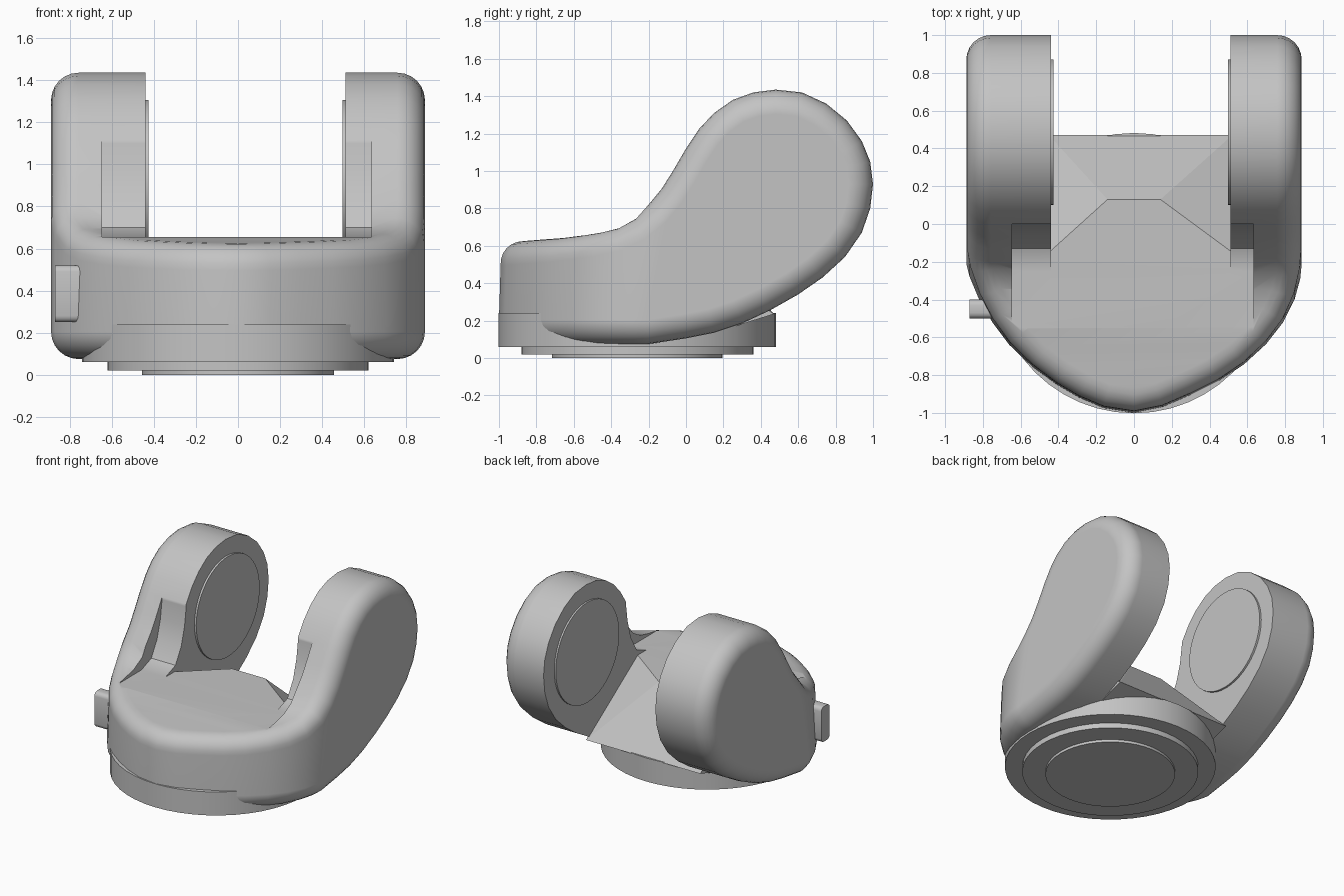
import bpy, bmesh, math
from mathutils import Vector

cube = bpy.data.objects.get("Cube")
if cube:
    bpy.data.objects.remove(cube, do_unlink=True)

grey = bpy.data.materials.new("plain_grey")
grey.use_nodes = True
grey.diffuse_color = (0.55, 0.55, 0.55, 1)
grey.node_tree.nodes["Principled BSDF"].inputs["Base Color"].default_value = (0.55, 0.55, 0.55, 1)


def finish(name, bm):
    bmesh.ops.remove_doubles(bm, verts=bm.verts, dist=0.0005)
    bmesh.ops.recalc_face_normals(bm, faces=bm.faces)
    mesh = bpy.data.meshes.new(name)
    bm.to_mesh(mesh)
    bm.free()
    mesh.materials.append(grey)
    obj = bpy.data.objects.new(name, mesh)
    bpy.context.collection.objects.link(obj)
    return obj


def activate(obj):
    bpy.ops.object.select_all(action="DESELECT")
    obj.select_set(True)
    bpy.context.view_layer.objects.active = obj


def smooth(obj):
    activate(obj)
    bpy.ops.object.shade_smooth_by_angle(angle=math.radians(35))


def prism_x(name, outline, x0, x1):
    """Extrude a (y, z) outline between two x positions."""
    bm = bmesh.new()
    a = [bm.verts.new((x0, y, z)) for y, z in outline]
    b = [bm.verts.new((x1, y, z)) for y, z in outline]
    bm.faces.new(a)
    bm.faces.new(b)
    for i in range(len(a)):
        j = (i + 1) % len(a)
        bm.faces.new((a[i], a[j], b[j], b[i]))
    return finish(name, bm)


def cylinder(name, radius, start, end):
    """Round plate between two points."""
    start, end = Vector(start), Vector(end)
    axis = end - start
    bm = bmesh.new()
    bmesh.ops.create_cone(bm, cap_ends=True, segments=48, radius1=radius,
                          radius2=radius, depth=axis.length)
    bmesh.ops.rotate(bm, verts=bm.verts, matrix=axis.to_track_quat("Z", "Y").to_matrix())
    bmesh.ops.translate(bm, verts=bm.verts, vec=(start + end) / 2)
    obj = finish(name, bm)
    smooth(obj)
    return obj


# Plan outline of each half of the rounded front, from the tip to the side
PLAN = {
    1: [(0, -1), (.15, -.97), (.3, -.905), (.45, -.83), (.58, -.745), (.7, -.635),
        (.79, -.52), (.85, -.4), (.88, -.29), (.888, -.2)],
    -1: [(0, -1), (.16, -.975), (.29, -.92), (.41, -.85), (.54, -.755), (.66, -.64),
         (.75, -.52), (.82, -.4), (.87, -.28), (.888, -.2)],
}
# Side outline of an arm, from its top root around the pod to its bottom root
ARM = [(-.13, .905), (-.07, 1.0), (0, 1.12), (.07, 1.225), (.15, 1.31), (.25, 1.38),
       (.36, 1.42), (.48, 1.435), (.62, 1.42), (.75, 1.36), (.86, 1.27), (.94, 1.16),
       (.985, 1.05), (1, .93), (.985, .8), (.94, .67), (.85, .54), (.73, .43),
       (.6, .34), (.45, .255), (.3, .185), (.15, .135), (0, .105), (-.1, .09)]
TOP = [(-1, .625), (-.75, .642), (-.55, .665), (-.4, .695), (-.28, .75), (-.2, .82)]
FILLET, STEPS = .13, 6


def top_height(y):
    for (y0, z0), (y1, z1) in zip(TOP, TOP[1:]):
        if y <= y1:
            return z0 + (z1 - z0) * (y - y0) / (y1 - y0)
    return TOP[-1][1]


def edge_loop(s):
    """Outer edge of one half with its wall normal and profile normal."""
    plan = PLAN[s]
    pts = [Vector((s * x, y, top_height(y))) for x, y in plan]
    pts += [Vector((s * plan[-1][0], y, z)) for y, z in ARM]
    pts += [Vector((s * x, y, .075)) for x, y in reversed(plan)]
    walls = []
    for i in range(len(plan)):
        if i == 0:
            n = Vector((0, -1, 0))
        elif i == len(plan) - 1:
            n = Vector((s, 0, 0))
        else:
            dx, dy = (plan[i + 1][k] - plan[i - 1][k] for k in (0, 1))
            n = Vector((s * dy, -dx, 0)).normalized()
        walls.append(n)
    walls = walls + [Vector((s, 0, 0))] * len(ARM) + walls[::-1]
    loop = []
    for i, p in enumerate(pts):
        t = pts[min(i + 1, len(pts) - 1)] - pts[max(i - 1, 0)]
        loop.append((p, walls[i], Vector((0, -t.z, t.y)).normalized()))
    return loop


# Main shell: rounded front with two upswept arms
bm = bmesh.new()
inner = {}
for s in (1, -1):
    loop, m = edge_loop(s), len(PLAN[s])
    n = len(loop)
    rings = []
    for k in range(STEPS + 1):
        th = math.pi / 2 * k / STEPS
        a, b = FILLET * (1 - math.cos(th)), FILLET * (1 - math.sin(th))
        rings.append([bm.verts.new(p - w * a - q * b) for p, w, q in loop])
    for r0, r1 in zip(rings, rings[1:]):
        for i in range(n - 1):
            bm.faces.new((r0[i], r0[i + 1], r1[i + 1], r1[i]))
    for i in range(m - 1):
        bm.faces.new((rings[0][i], rings[0][i + 1], rings[0][n - 2 - i], rings[0][n - 1 - i]))
    bm.faces.new(rings[0][m - 1:n - m + 1])
    inner[s] = rings[-1]
for i in range(n - 1):
    bm.faces.new((inner[1][i], inner[1][i + 1], inner[-1][i + 1], inner[-1][i]))
shell = finish("main_shell", bm)

# Cut the gap between the pods and the recess between the arm roots
cutters = [
    prism_x("gap_cutter", [(-.32, .655), (-.14, .655), (-.14, -1), (2, -1), (2, 2), (-.32, 2)],
            -.44, .51),
    prism_x("recess_cutter", [(-1.5, .655), (-.25, .655), (-.13, .7), (-.06, .82),
                              (-.02, .96), (0, 1.1), (0, 2), (-1.5, 2)], -.645, .633),
]
for cutter in cutters:
    cutter.hide_render = True
    mod = shell.modifiers.new("cut", "BOOLEAN")
    mod.operation, mod.solver, mod.object = "DIFFERENCE", "EXACT", cutter
    activate(shell)
    bpy.ops.object.modifier_apply(modifier=mod.name)
    bpy.data.objects.remove(cutter, do_unlink=True)
smooth(shell)
shell.modifiers.new("even_shading", "WEIGHTED_NORMAL").keep_sharp = True

# Sloping wedge that closes the body between the pods
bm = bmesh.new()
for x in (-.14, .14):
    bm.verts.new((x, .13, .655))
for x in (-.45, .52):
    for y, z in ((-.15, .655), (-.15, .1), (.2, .15), (.47, .235)):
        bm.verts.new((x, y, z))
bmesh.ops.convex_hull(bm, input=bm.verts)
finish("rear_wedge", bm)

# Thin round pads on the inner pod faces
cylinder("right_pad", .385, (-.5, .485, .92), (-.425, .485, .92))
cylinder("left_pad", .385, (.57, .485, .92), (.497, .485, .92))

# Stepped round base
for name, radius, z0, z1 in (("base_ring", .742, .06, .24),
                             ("base_step", .62, .02, .07),
                             ("base_foot", .456, 0, .03)):
    cylinder(name, radius, (0, -.26, z0), (0, -.26, z1))

# Side button
bm = bmesh.new()
bmesh.ops.create_cube(bm, size=1)
bmesh.ops.scale(bm, verts=bm.verts, vec=(.16, .1, .27))
bmesh.ops.translate(bm, verts=bm.verts, vec=(-.79, -.45, .385))
bmesh.ops.bevel(bm, geom=[e for e in bm.edges if abs(e.verts[0].co.x - e.verts[1].co.x) > .1],
                offset=.03, segments=3, profile=.5, affect="EDGES")
smooth(finish("side_button", bm))
